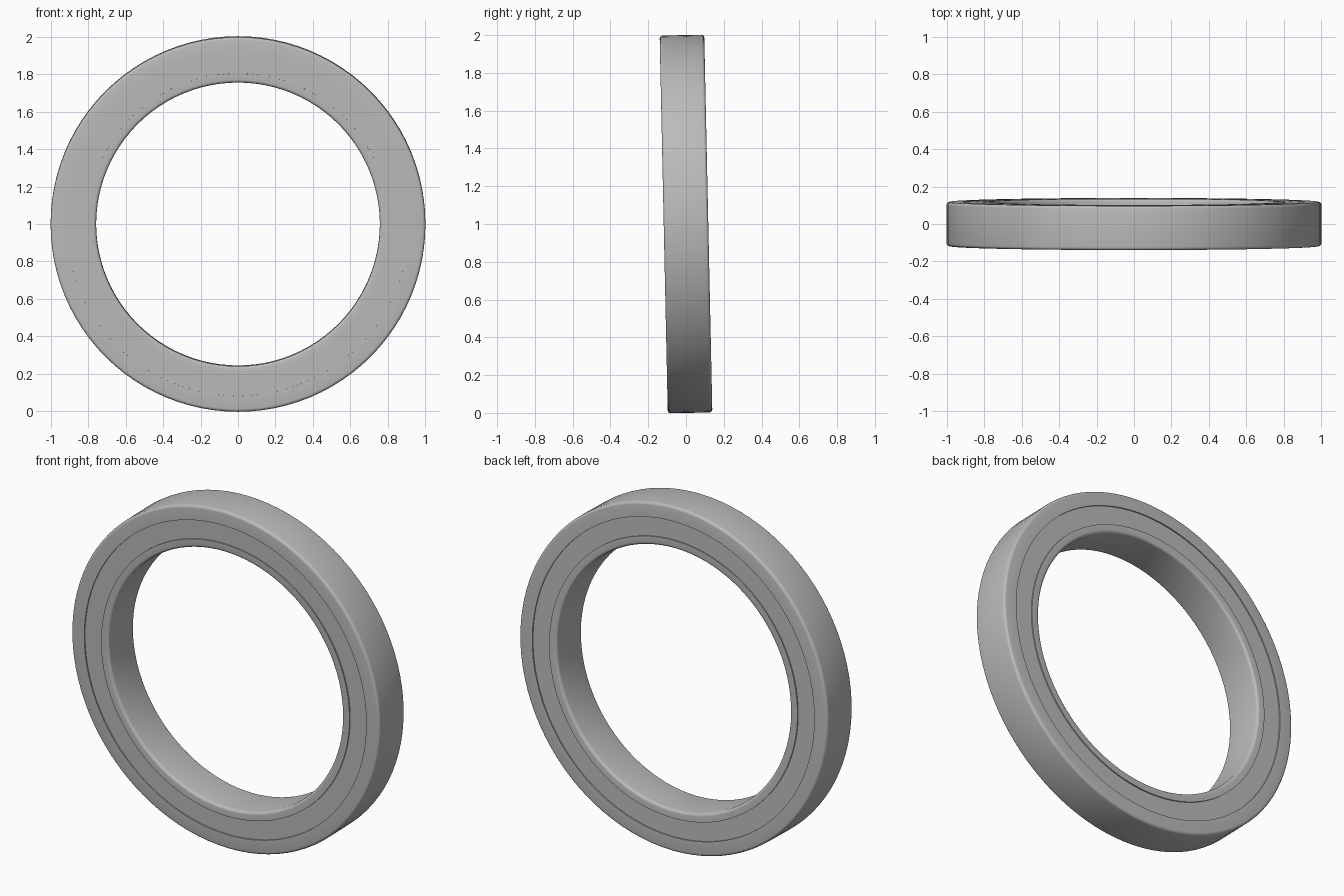
import bpy, bmesh, math
from mathutils import Matrix, Vector

cube = bpy.data.objects.get("Cube")
if cube:
    bpy.data.objects.remove(cube, do_unlink=True)

SEGMENTS = 96
HALF = 0.118      # half the ring width
FILLET = 0.016    # rounding of the outer and bore edges
RECESS = 0.007    # depth of the shields below the ring faces
TILT = 0.0215     # slight lean towards the front

steel = bpy.data.materials.new("steel_grey")
steel.use_nodes = True
colour = (0.5, 0.5, 0.5, 1)
steel.diffuse_color = colour
steel.node_tree.nodes["Principled BSDF"].inputs["Base Color"].default_value = colour


def rounded(r, y, toward_r, toward_y):
    """Arc from the cylinder wall to the flat face."""
    cr, cy = r + toward_r * FILLET, y + toward_y * FILLET
    angles = [math.pi / 2 * i / 4 for i in range(5)]
    return [(cr - toward_r * FILLET * math.cos(a),
             cy - toward_y * FILLET * math.sin(a)) for a in angles]


def lathe(name, profile):
    """Turn a closed (radius, y) profile around the y axis."""
    bm = bmesh.new()
    loops = []
    for s in range(SEGMENTS):
        a = math.tau * s / SEGMENTS
        loops.append([bm.verts.new((r * math.cos(a), y, r * math.sin(a)))
                      for r, y in profile])
    n = len(profile)
    for s in range(SEGMENTS):
        here, there = loops[s], loops[(s + 1) % SEGMENTS]
        for i in range(n):
            j = (i + 1) % n
            bm.faces.new((here[i], here[j], there[j], there[i]))
    bmesh.ops.recalc_face_normals(bm, faces=bm.faces)
    mesh = bpy.data.meshes.new(name)
    bm.to_mesh(mesh)
    bm.free()
    mesh.materials.append(steel)
    obj = bpy.data.objects.new(name, mesh)
    bpy.context.collection.objects.link(obj)
    obj.matrix_world = (Matrix.Translation(Vector((0, 0, 1)))
                        @ Matrix.Rotation(TILT, 4, "X"))
    bpy.ops.object.select_all(action="DESELECT")
    obj.select_set(True)
    bpy.context.view_layer.objects.active = obj
    bpy.ops.object.shade_smooth_by_angle(angle=math.radians(35))
    return obj


# Outer ring, rounded on its rim
lathe("outer_ring", [(0.915, -HALF)] + rounded(1.0, -HALF, -1, 1)[::-1]
      + rounded(1.0, HALF, -1, -1) + [(0.915, HALF)])

# Inner ring, rounded at its bore
lathe("inner_ring", [(0.806, -HALF)] + rounded(0.757, -HALF, 1, 1)[::-1]
      + rounded(0.757, HALF, 1, -1) + [(0.806, HALF)])

# Recessed shields closing the gap on both sides
for name, side in (("front_shield", -1), ("back_shield", 1)):
    outer_y = side * (HALF - RECESS)
    inner_y = side * (HALF - RECESS - 0.02)
    lathe(name, [(0.806, outer_y), (0.915, outer_y),
                 (0.915, inner_y), (0.806, inner_y)])
